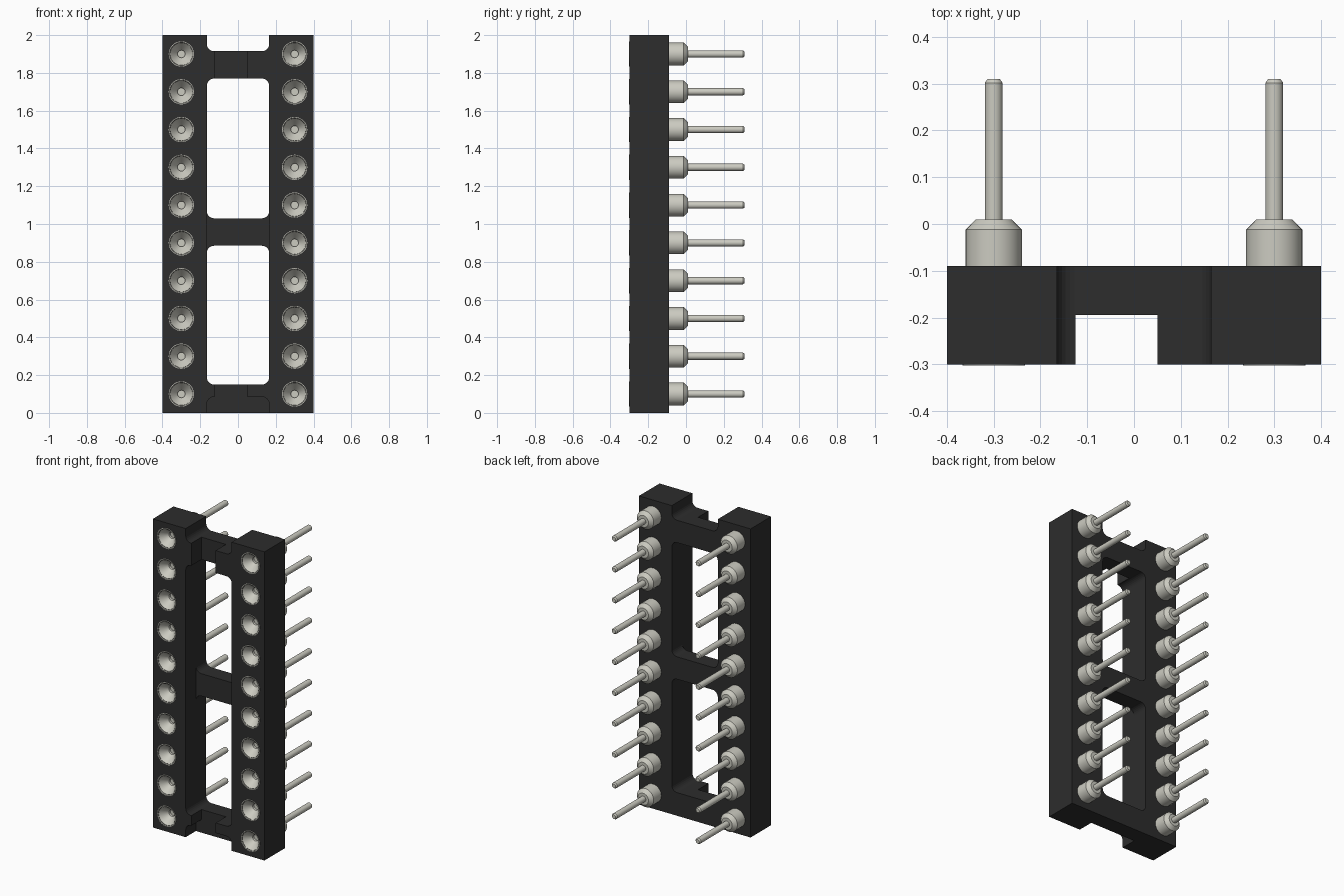
import bpy, bmesh, math
from mathutils import Vector

cube = bpy.data.objects.get("Cube")
if cube:
    bpy.data.objects.remove(cube, do_unlink=True)


def material(name, colour):
    mat = bpy.data.materials.new(name)
    mat.use_nodes = True
    mat.diffuse_color = (*colour, 1)
    mat.node_tree.nodes["Principled BSDF"].inputs["Base Color"].default_value = (*colour, 1)
    return mat


black = material("black plastic", (0.026, 0.026, 0.026))
metal = material("tin metal", (0.60, 0.595, 0.53))

ROWS = [0.1 + 0.2 * i for i in range(10)]
PIN_X = 0.3
INNER = 0.165          # inner edge of each rail
FRONT, STEP, BACK = -0.3, -0.195, -0.09
TOP_BAR, MID_BAR, LOW_BAR = (1.77, 1.915), (0.885, 1.03), (0.085, 0.15)
ROUND = 0.038


def rounded(corners, steps=6):
    """Outline from (x, z) or (x, z, radius) right-angled corners."""
    out = []
    for i, corner in enumerate(corners):
        p = Vector(corner[:2])
        if len(corner) == 2:
            out.append(p)
            continue
        r = corner[2]
        a = (Vector(corners[i - 1][:2]) - p).normalized() * r
        b = (Vector(corners[(i + 1) % len(corners)][:2]) - p).normalized() * r
        for k in range(steps + 1):
            t = k / steps * math.pi / 2
            out.append(p + a * (1 - math.sin(t)) + b * (1 - math.cos(t)))
    return out


def circle(x, z, r, n=32):
    return [Vector((x + r * math.cos(k * math.tau / n), z + r * math.sin(k * math.tau / n)))
            for k in range(n)]


def slab(name, outlines, y0, y1):
    """Extrude outlines with holes between two depths."""
    curve = bpy.data.curves.new(name, 'CURVE')
    curve.dimensions = '2D'
    curve.fill_mode = 'BOTH'
    curve.extrude = (y1 - y0) / 2
    for pts in outlines:
        spline = curve.splines.new('POLY')
        spline.points.add(len(pts) - 1)
        for sp, p in zip(spline.points, pts):
            sp.co = (p.x, p.y, 0, 1)
        spline.use_cyclic_u = True
    temp = bpy.data.objects.new(name + " outline", curve)
    bpy.context.collection.objects.link(temp)
    mesh = bpy.data.meshes.new_from_object(temp.evaluated_get(bpy.context.evaluated_depsgraph_get()))
    bpy.data.objects.remove(temp, do_unlink=True)
    bm = bmesh.new()
    bm.from_mesh(mesh)
    bmesh.ops.remove_doubles(bm, verts=bm.verts, dist=1e-5)
    bmesh.ops.recalc_face_normals(bm, faces=bm.faces)
    for f in bm.faces:
        f.smooth = False
    bm.to_mesh(mesh)
    bm.free()
    mesh.materials.clear()
    mesh.materials.append(black)
    obj = bpy.data.objects.new(name, mesh)
    obj.rotation_euler.x = math.pi / 2
    obj.location.y = (y0 + y1) / 2
    bpy.context.collection.objects.link(obj)


def pin_holes(sides):
    return [circle(s * PIN_X, z, 0.0595) for s in sides for z in ROWS]


# Rear half of the frame: rails, three cross bars and two windows
frame = rounded([(0.4, 0), (0.4, 2), (INNER, 2), (INNER, TOP_BAR[1], ROUND),
                 (-INNER, TOP_BAR[1], ROUND), (-INNER, 2), (-0.4, 2), (-0.4, 0)])
windows = [rounded([(-INNER, lo, ROUND), (INNER, lo, ROUND), (INNER, hi, ROUND), (-INNER, hi, ROUND)])
           for lo, hi in ((LOW_BAR[1], MID_BAR[0]), (MID_BAR[1], TOP_BAR[0]))]
slab("rear_frame", [frame] + windows + pin_holes((-1, 1)), STEP, BACK)

# Front half: two rails with stubs of unequal length on the end bars
for side, stub, name in ((1, 0.05, "left_front_rail"), (-1, 0.125, "right_front_rail")):
    pts = [(0.4, 0), (0.4, 2), (INNER, 2), (INNER, TOP_BAR[1], ROUND), (stub, TOP_BAR[1]),
           (stub, TOP_BAR[0]), (INNER, TOP_BAR[0], ROUND), (INNER, LOW_BAR[1], ROUND),
           (stub, LOW_BAR[1]), (stub, LOW_BAR[0]), (INNER, LOW_BAR[0], ROUND), (INNER, 0)]
    outline = rounded([(side * p[0], *p[1:]) for p in pts])
    slab(name, [outline] + pin_holes((side,)), FRONT, STEP)

# Turned pin: funnel socket, collar and thin tail, as (radius, depth)
profile = [(0, -0.235), (0.02, -0.235), (0.02, -0.25), (0.063, -0.303), (0.067, -0.303),
           (0.067, -0.299), (0.06, -0.299), (0.06, -0.012), (0.038, 0.01), (0.019, 0.01),
           (0.019, 0.302), (0.013, 0.31), (0, 0.31)]
bm = bmesh.new()
verts = [bm.verts.new((r, y, 0)) for r, y in profile]
edges = [bm.edges.new(pair) for pair in zip(verts, verts[1:])]
bmesh.ops.spin(bm, geom=verts + edges, cent=(0, 0, 0), axis=(0, 1, 0),
               angle=math.tau, steps=32, use_duplicate=False)
bmesh.ops.remove_doubles(bm, verts=bm.verts, dist=1e-5)
bmesh.ops.recalc_face_normals(bm, faces=bm.faces)
pin_mesh = bpy.data.meshes.new("pin")
bm.to_mesh(pin_mesh)
bm.free()
pin_mesh.materials.append(metal)

pins = []
for side, label in ((1, "left"), (-1, "right")):
    for i, z in enumerate(ROWS):
        pin = bpy.data.objects.new(f"{label}_pin_{i + 1}", pin_mesh)
        pin.location = (side * PIN_X, 0, z)
        bpy.context.collection.objects.link(pin)
        pins.append(pin)

bpy.ops.object.select_all(action='DESELECT')
pins[0].select_set(True)
bpy.context.view_layer.objects.active = pins[0]
bpy.ops.object.shade_smooth_by_angle(angle=math.radians(25))
